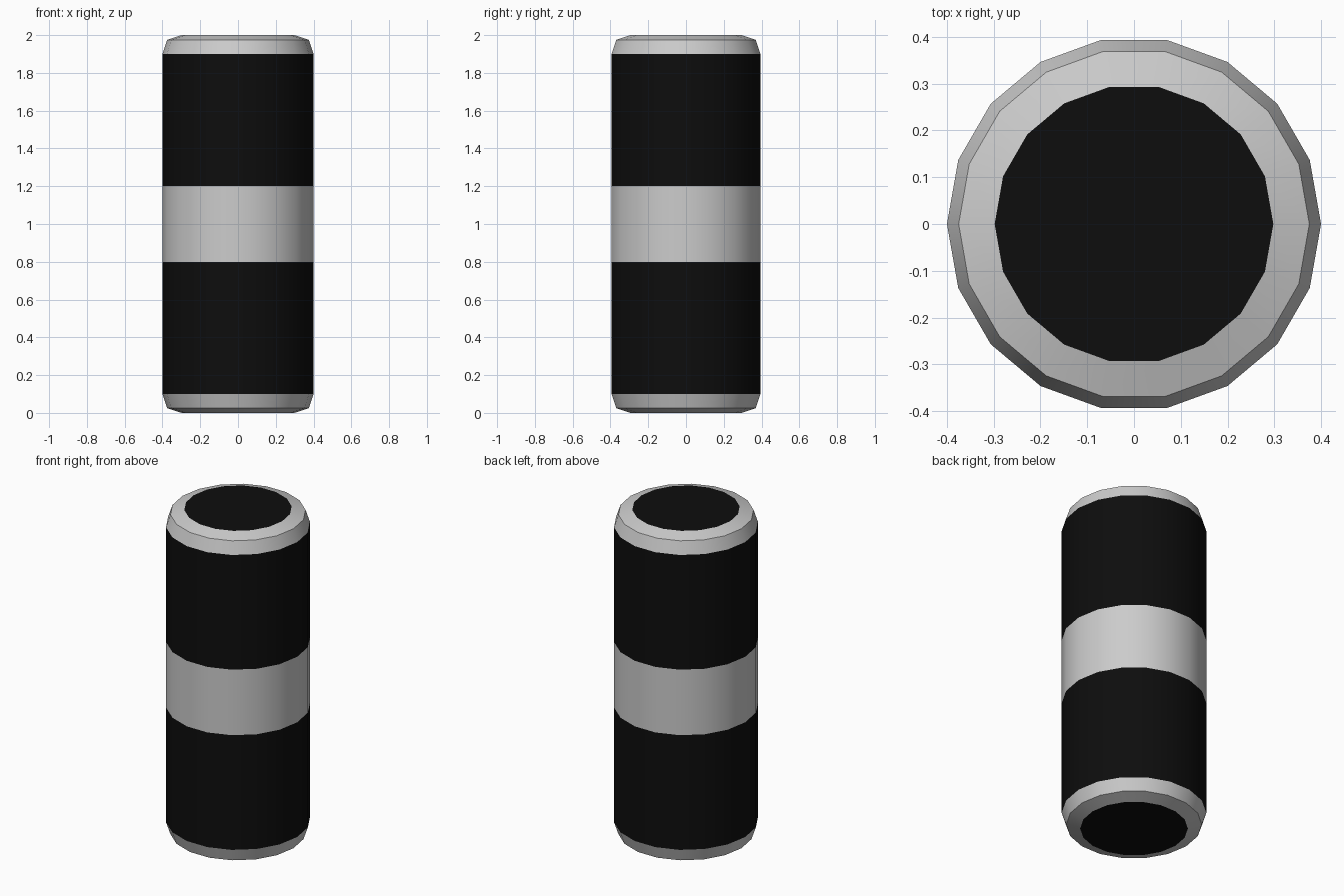
import bpy
import bmesh
from math import cos, sin, tau, radians

if "Cube" in bpy.data.objects:
    bpy.data.objects.remove(bpy.data.objects["Cube"])

SIDES = 18
black = bpy.data.materials.new("black")
black.diffuse_color = (0.004, 0.004, 0.004, 1)
black.use_nodes = True
black.node_tree.nodes["Principled BSDF"].inputs["Base Color"].default_value = black.diffuse_color


def ring(bm, r, z):
    return [bm.verts.new((r * cos(tau * i / SIDES), r * sin(tau * i / SIDES), z))
            for i in range(SIDES)]


def finish(bm, name, mat):
    mesh = bpy.data.meshes.new(name)
    for f in bm.faces:
        f.smooth = True
    bm.to_mesh(mesh)
    bm.free()
    mesh.set_sharp_from_angle(angle=radians(30))
    if mat:
        mesh.materials.append(mat)
    bpy.context.collection.objects.link(bpy.data.objects.new(name, mesh))


def lathe(name, profile, mat=None):
    """Spin an upward (radius, z) profile into an outward-facing band."""
    bm = bmesh.new()
    rings = [ring(bm, r, z) for r, z in profile]
    for a, b in zip(rings, rings[1:]):
        for i in range(SIDES):
            j = (i + 1) % SIDES
            bm.faces.new((a[i], a[j], b[j], b[i]))
    finish(bm, name, mat)


def disc(name, r, z, up):
    bm = bmesh.new()
    verts = ring(bm, r, z)
    bm.faces.new(verts if up else verts[::-1])
    finish(bm, name, black)


# Bevelled rims and black end discs
rim = [(0.298, 0), (0.375, 0.025), (0.4, 0.1)]
lathe("bottom_rim", rim)
lathe("top_rim", [(r, 2 - z) for r, z in reversed(rim)])
disc("bottom_disc", 0.298, 0, False)
disc("top_disc", 0.298, 2, True)

# Body bands
lathe("lower_band", [(0.4, 0.1), (0.4, 0.8)], black)
lathe("middle_band", [(0.4, 0.8), (0.4, 1.2)])
lathe("upper_band", [(0.4, 1.2), (0.4, 1.9)], black)
